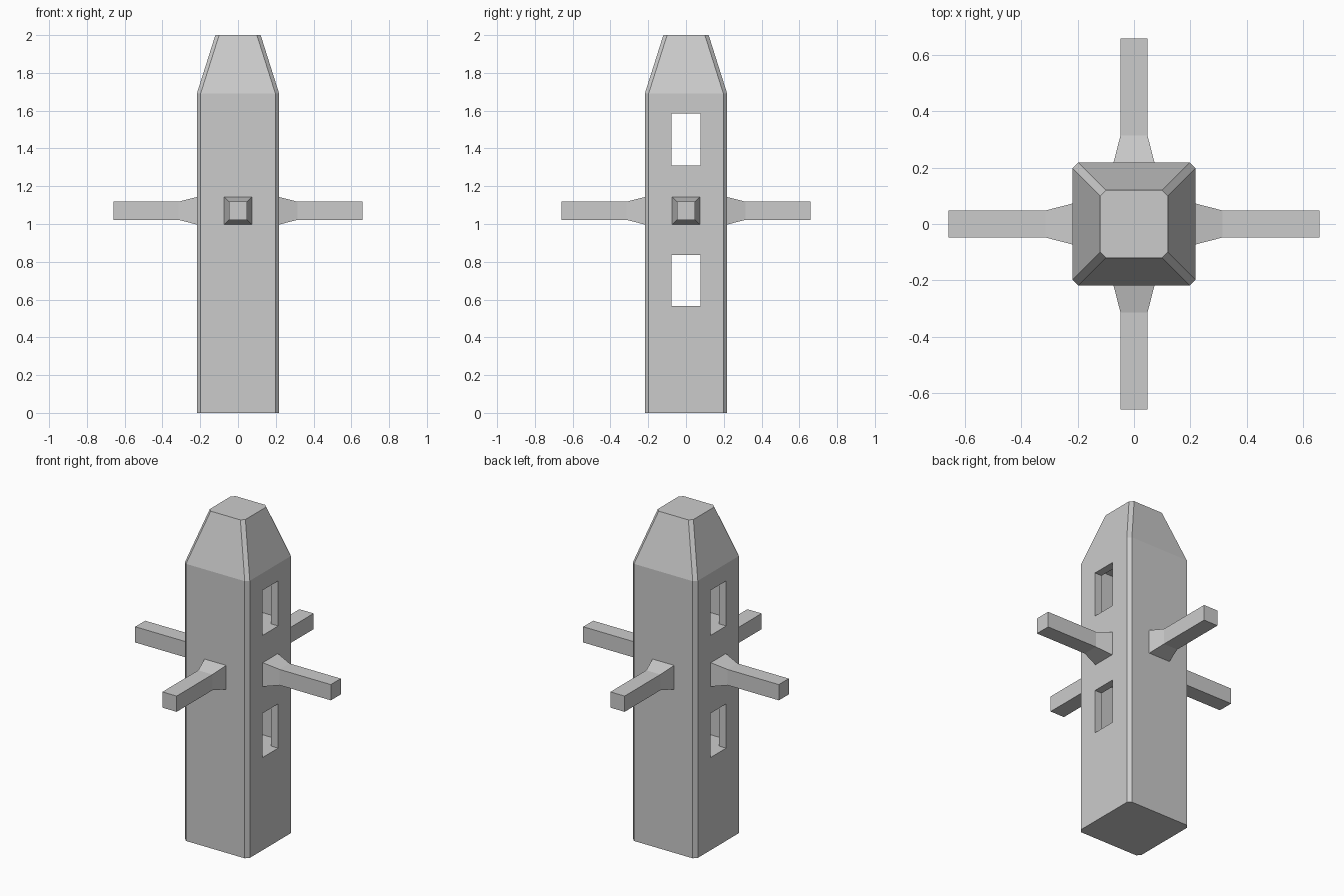
import bpy
from mathutils import Matrix
from math import pi

if "Cube" in bpy.data.objects:
    bpy.data.objects.remove(bpy.data.objects["Cube"])


def loft(name, rings):
    """Closed flat-faced solid through a list of equal-sized rings of points."""
    n = len(rings[0])
    verts = [p for ring in rings for p in ring]
    faces = [tuple(range(n))[::-1], tuple(range(len(verts) - n, len(verts)))]
    for k in range(len(rings) - 1):
        for i in range(n):
            j = (i + 1) % n
            faces.append((k * n + i, k * n + j, k * n + n + j, k * n + n + i))
    mesh = bpy.data.meshes.new(name)
    mesh.from_pydata(verts, [], faces)
    obj = bpy.data.objects.new(name, mesh)
    bpy.context.collection.objects.link(obj)
    return obj


def chamfered_square(h, c, z):
    return [(h - c, -h, z), (h, c - h, z), (h, h - c, z), (h - c, h, z),
            (c - h, h, z), (-h, h - c, z), (-h, c - h, z), (c - h, -h, z)]


def box(name, hx, hy, z0, z1):
    return loft(name, [[(-hx, -hy, z), (hx, -hy, z), (hx, hy, z), (-hx, hy, z)]
                       for z in (z0, z1)])


def cut(target, cutter):
    cutter.hide_render = True
    mod = target.modifiers.new("cut", 'BOOLEAN')
    mod.operation = 'DIFFERENCE'
    mod.solver = 'EXACT'
    mod.object = cutter
    bpy.context.view_layer.objects.active = target
    bpy.ops.object.modifier_apply(modifier=mod.name)
    bpy.data.objects.remove(cutter)


# Post with bevelled corners and tapered cap
post = loft("post", [chamfered_square(0.218, 0.02, 0),
                     chamfered_square(0.218, 0.02, 1.69),
                     chamfered_square(0.12, 0.02, 2.0)])

# Two windows through the sides, each opening into a hollow chamber
for sill, head, ceiling in ((0.565, 0.835, 0.97), (1.31, 1.585, 1.68)):
    cut(post, box("chamber_cutter", 0.17, 0.17, sill, ceiling))
    cut(post, box("window_cutter", 0.4, 0.076, sill, head))

# Four arms flaring where they meet the post
for i, side in enumerate(("right", "back", "left", "front")):
    arm = loft(side + "_arm", [[(x, -h, 1.07 - h), (x, h, 1.07 - h),
                                (x, h, 1.07 + h), (x, -h, 1.07 + h)]
                               for x, h in ((0.21, 0.075), (0.315, 0.048), (0.66, 0.048))])
    arm.data.transform(Matrix.Rotation(i * pi / 2, 4, 'Z'))
